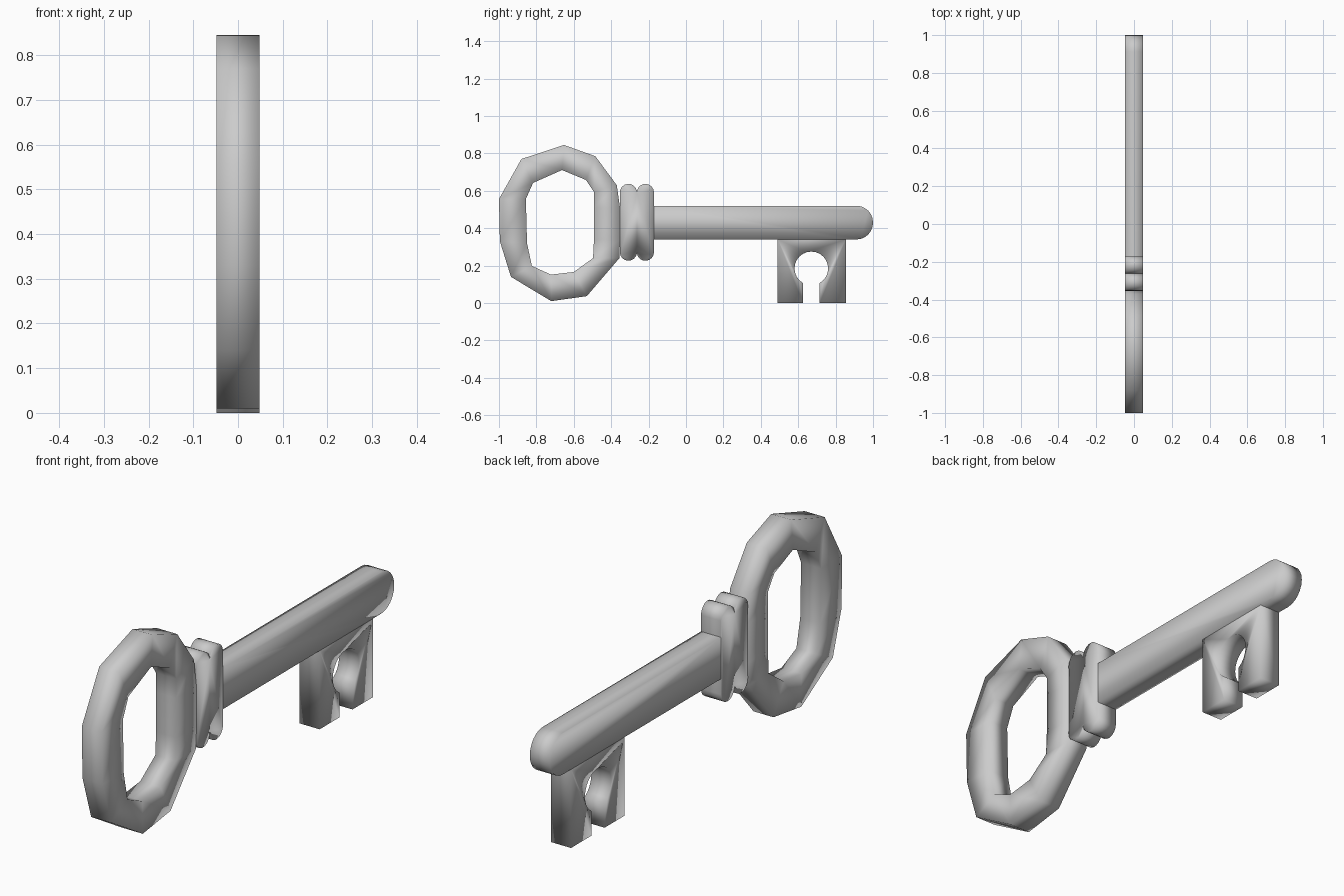
import bpy, bmesh
from math import sin, cos, pi, radians

if "Cube" in bpy.data.objects:
    bpy.data.objects.remove(bpy.data.objects["Cube"])

HALF = 0.048  # half thickness of the whole key


def arc(cy, cz, ry, rz, a0, a1, n):
    """Points on an elliptical arc in the y-z plane, angles in degrees."""
    return [(cy + ry * cos(radians(a0 + (a1 - a0) * i / n)),
             cz + rz * sin(radians(a0 + (a1 - a0) * i / n))) for i in range(n + 1)]


def finish(name, bm):
    bmesh.ops.recalc_face_normals(bm, faces=bm.faces)
    for f in bm.faces:
        f.smooth = True
    mesh = bpy.data.meshes.new(name)
    bm.to_mesh(mesh)
    bm.free()
    obj = bpy.data.objects.new(name, mesh)
    bpy.context.collection.objects.link(obj)
    return obj


def slab(name, outline, closed=True):
    """Extrude a y-z outline across x; closed=False leaves the last side open."""
    bm = bmesh.new()
    left, right = [[bm.verts.new((x, y, z)) for y, z in outline] for x in (-HALF, HALF)]
    bm.faces.new(left)
    bm.faces.new(right)
    n = len(outline)
    for i in range(n if closed else n - 1):
        j = (i + 1) % n
        bm.faces.new((left[i], left[j], right[j], right[i]))
    return finish(name, bm)


def band(name, outer, inner):
    """Closed band between two matching y-z loops, extruded across x."""
    bm = bmesh.new()
    loops = [[bm.verts.new((x, y, z)) for y, z in pts]
             for pts, x in ((outer, -HALF), (outer, HALF), (inner, HALF), (inner, -HALF))]
    n = len(outer)
    for k in range(4):
        a, b = loops[k], loops[(k + 1) % 4]
        for i in range(n):
            j = (i + 1) % n
            bm.faces.new((a[i], a[j], b[j], b[i]))
    return finish(name, bm)


# Faceted handle ring
outer = [(-1, .556), (-.88, .77), (-.652, .845), (-.485, .785), (-.37, .63), (-.353, .51),
         (-.353, .34), (-.356, .24), (-.53, .037), (-.72, .01), (-.936, .14), (-.995, .33)]
inner = [(-.856, .556), (-.818, .642), (-.663, .711), (-.535, .658), (-.492, .594), (-.492, .51),
         (-.492, .34), (-.497, .24), (-.6, .166), (-.722, .152), (-.824, .198), (-.85, .32)]
band("handle_ring", outer, inner)

# Collar with two rounded lobes above and below
top = (arc(-.217, .591, .046, .046, 0, 170, 8) + [(-.262, .585)]
       + arc(-.308, .591, .046, .046, 10, 180, 8))
bottom = [(y, .863 - z) for y, z in reversed(top)]
slab("collar", top + [(-.353, .51), (-.353, .34)] + bottom + [(-.171, .34), (-.171, .52)])

# Shaft with a rounded tip, open where it meets the collar
slab("shaft", [(-.171, .34), (.49, .34), (.855, .34)] + arc(.912, .43, .088, .09, -90, 90, 12)
     + [(-.171, .52)], closed=False)

# Bit with a keyhole-shaped cut, open where it meets the shaft
hole = arc(.67, .185, .09, .09, 240, -60, 20)
slab("bit", [(.49, .34), (.49, 0), (.625, 0)] + hole + [(.715, 0), (.855, 0), (.855, .34)],
     closed=False)
